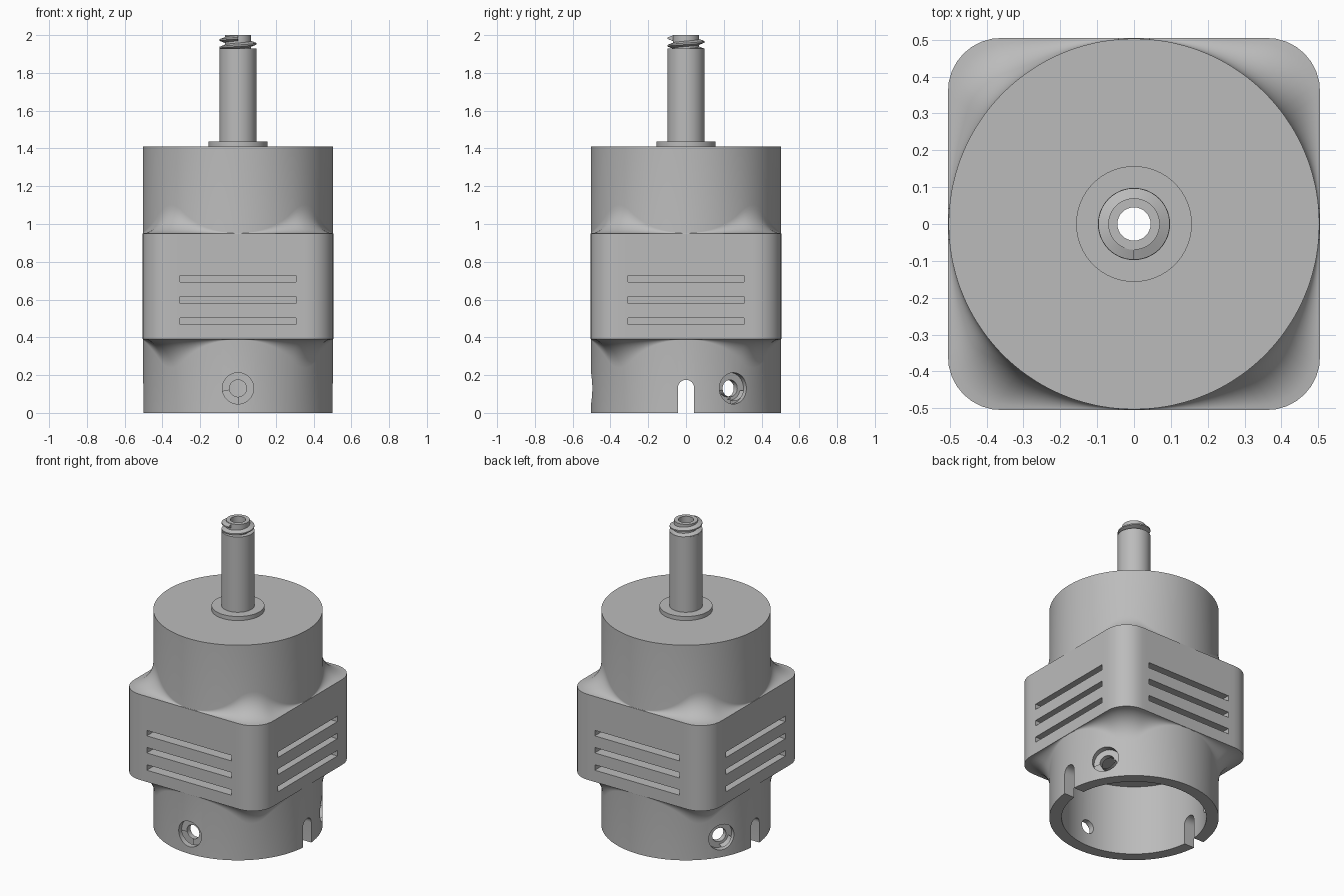
import bpy, bmesh, math
from mathutils import Matrix, Vector

if "Cube" in bpy.data.objects:
    bpy.data.objects.remove(bpy.data.objects["Cube"])

R, H, CR = 0.503, 0.505, 0.145      # round radius, block half width, block corner radius
gray = bpy.data.materials.new("gray")
gray.diffuse_color = (0.5, 0.5, 0.5, 1)
gray.use_nodes = True
gray.node_tree.nodes["Principled BSDF"].inputs["Base Color"].default_value = gray.diffuse_color


def add_object(name, bm):
    bmesh.ops.recalc_face_normals(bm, faces=bm.faces)
    me = bpy.data.meshes.new(name)
    bm.to_mesh(me)
    bm.free()
    ob = bpy.data.objects.new(name, me)
    bpy.context.collection.objects.link(ob)
    me.materials.append(gray)
    return ob


def smooth(ob, deg=30):
    bpy.ops.object.select_all(action='DESELECT')
    ob.select_set(True)
    bpy.context.view_layer.objects.active = ob
    bpy.ops.object.shade_smooth_by_angle(angle=math.radians(deg))


def revolve(bm, profile, n, mat=Matrix()):
    """Spin a closed (r, z) section, given as a function of the angle, into a ring."""
    rings = []
    for i in range(n):
        a = 2 * math.pi * i / n
        rings.append([bm.verts.new(mat @ Vector((r * math.cos(a), r * math.sin(a), z)))
                      for r, z in profile(a)])
    for i in range(n):
        p, q = rings[i], rings[(i + 1) % n]
        for j in range(len(p)):
            k = (j + 1) % len(p)
            bm.faces.new((p[j], p[k], q[k], q[j]))
    return rings


def block_radius(a):
    """Distance from the axis to the rounded square outline."""
    a = a % (math.pi / 2)
    a = min(a, math.pi / 2 - a)
    r, c = H / math.cos(a), H - CR
    if r * math.sin(a) > c:
        b = c * (math.cos(a) + math.sin(a))
        r = b + math.sqrt(b * b - 2 * c * c + CR * CR)
    return r


def housing_section(a):
    ro = block_radius(a)
    g = ro - R
    arc = [math.pi / 2 * i / 10 for i in range(11)]
    low = [(ro - g * math.cos(t), 0.39 - g + g * math.sin(t)) for t in arc]
    # concave blends between the round body and the square block
    low = [(R + g * (1 - math.cos(t)), 0.39 - g * (1 - math.sin(t))) for t in arc]
    high = [(r, 1.34 - z) for r, z in reversed(low)]
    return [(0.045, 0.46), (0.43, 0.46), (0.43, 0), (R, 0)] + low + high + [(R, 1.41), (0.045, 1.41)]


bm = bmesh.new()
revolve(bm, housing_section, 144)
housing = add_object("housing", bm)

# Cutters: vent slots, screw holes and bottom notches
bm = bmesh.new()
for side in range(4):
    rot = Matrix.Rotation(side * math.pi / 2, 4, 'Z')
    for z in (0.485, 0.598, 0.71):
        m = rot @ Matrix.Translation((0, -0.5, z)) @ Matrix.Diagonal((0.616, 0.2, 0.036, 1))
        bmesh.ops.create_cube(bm, size=1, matrix=m)
for k in range(3):
    m = (Matrix.Rotation(2 * math.pi * k / 3 - math.pi / 2, 4, 'Z')
         @ Matrix.Translation((0, 0, 0.13)) @ Matrix.Rotation(math.pi / 2, 4, 'Y'))
    section = [(0.045, 0.36), (0.045, 0.465), (0.083, 0.465), (0.083, 0.6)]
    rings = revolve(bm, lambda a: section, 32, m)
    # replace the inner wall of the ring by end caps
    bm.faces.ensure_lookup_table()
    bmesh.ops.delete(bm, geom=[bm.faces[-1 - 4 * i] for i in range(32)], context='FACES')
    bm.faces.new([r[0] for r in rings])
    bm.faces.new([r[-1] for r in rings])
for s in (-1, 1):
    arch = [(-0.043, -0.1), (0.043, -0.1)]
    arch += [(0.043 * math.cos(t), 0.132 + 0.043 * math.sin(t))
             for t in [math.pi * i / 16 for i in range(17)]]
    face = bm.faces.new([bm.verts.new((s * 0.35, y, z)) for y, z in arch])
    ext = bmesh.ops.extrude_face_region(bm, geom=[face], use_keep_orig=True)
    bmesh.ops.translate(bm, vec=(s * 0.25, 0, 0),
                        verts=[v for v in ext['geom'] if isinstance(v, bmesh.types.BMVert)])
cutter = add_object("cutter", bm)
cutter.hide_render = True

mod = housing.modifiers.new("cuts", 'BOOLEAN')
mod.operation, mod.solver, mod.object = 'DIFFERENCE', 'EXACT', cutter
bpy.context.view_layer.objects.active = housing
bpy.ops.object.modifier_apply(modifier="cuts")
bpy.data.objects.remove(cutter)
smooth(housing)

# Hollow spindle with collar
spindle_section = [(0.045, 1.41), (0.157, 1.41), (0.157, 1.437), (0.098, 1.437),
                   (0.098, 1.93), (0.07, 1.93), (0.07, 2.0), (0.045, 2.0)]
bm = bmesh.new()
revolve(bm, lambda a: spindle_section, 64)
smooth(add_object("spindle", bm))

# Helical thread on the spindle tip
bm = bmesh.new()
N, turns, pitch = 96, 1.75, 0.04
prev = None
for i in range(N + 1):
    a = 2 * math.pi * turns * i / N
    z = 1.914 + pitch * turns * i / N
    pts = [(0.066, z - 0.016), (0.097, z - 0.004), (0.097, z + 0.004), (0.066, z + 0.016)]
    ring = [bm.verts.new((r * math.cos(a), r * math.sin(a), min(h, 2.0))) for r, h in pts]
    if prev:
        for j in range(4):
            k = (j + 1) % 4
            bm.faces.new((prev[j], prev[k], ring[k], ring[j]))
    if i in (0, N):
        bm.faces.new(ring)
    prev = ring
smooth(add_object("thread", bm))
